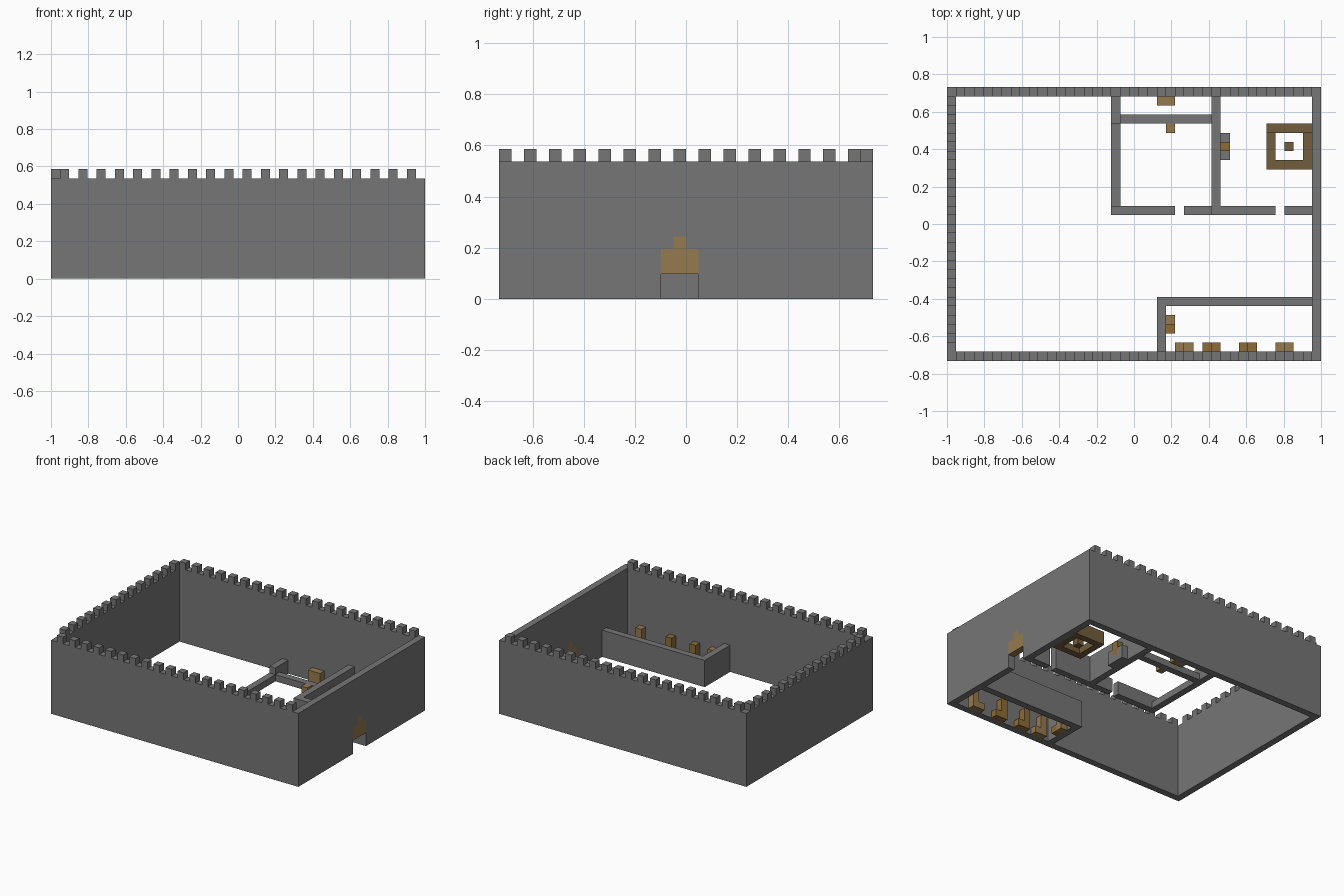
import bpy
import bmesh
from mathutils import Matrix, Vector

cube = bpy.data.objects.get("Cube")
if cube:
    bpy.data.objects.remove(cube, do_unlink=True)

NX, NY, H = 41, 30, 11       # castle footprint and wall height in blocks
U = 2 / NX                   # block size


def material(name, rgb):
    m = bpy.data.materials.new(name)
    m.use_nodes = True
    m.diffuse_color = (*rgb, 1)
    bsdf = m.node_tree.nodes["Principled BSDF"]
    bsdf.inputs["Base Color"].default_value = (*rgb, 1)
    bsdf.inputs["Roughness"].default_value = 0.9
    return m


stone = material("grey stone", (0.18, 0.18, 0.18))
tan = material("tan wood", (0.30, 0.195, 0.08))
brown = material("warm brown wood", (0.27, 0.15, 0.038))
dark = material("dark brown wood", (0.17, 0.11, 0.046))


def build(name, mat, boxes):
    """One object from boxes given as (x, y, z, width, depth, height) in blocks."""
    bm = bmesh.new()
    for x, y, z, w, d, h in boxes:
        centre = Vector((x + w / 2 - NX / 2, y + d / 2 - NY / 2, z + h / 2)) * U
        size = Matrix.Diagonal((w * U, d * U, h * U, 1))
        bmesh.ops.create_cube(bm, size=1, matrix=Matrix.Translation(centre) @ size)
    mesh = bpy.data.meshes.new(name)
    bm.to_mesh(mesh)
    bm.free()
    mesh.materials.append(mat)
    obj = bpy.data.objects.new(name, mesh)
    bpy.context.collection.objects.link(obj)
    return obj


# Outer walls
build("front_wall", stone, [(0, 0, 0, NX, 1, H)])
build("back_wall", stone, [(0, NY - 1, 0, NX, 1, H)])
build("left_end_wall", stone, [(0, 1, 0, 1, NY - 2, H)])

# Gate wall with an open doorway under a stepped timber arch
gx, gy = NX - 1, 13
build("gate_wall", stone, [
    (gx, 1, 0, 1, gy - 1, H),
    (gx, gy + 3, 0, 1, NY - 4 - gy, H),
    (gx, gy, 5, 1, 3, H - 5),
    (gx, gy, 4, 1, 1, 1),
    (gx, gy + 2, 4, 1, 1, 1),
])
build("gate_arch", tan, [(gx, gy, 2, 1, 3, 2), (gx, gy + 1, 4, 1, 1, 1)])

# Battlements: every second block on three sides
for name, y in (("front_battlements", 0), ("back_battlements", NY - 1)):
    build(name, stone, [(x, y, H, 1, 1, 1) for x in range(1, NX - 1, 2)])
build("end_battlements", stone, [(0, y, H, 1, 1, 1) for y in range(2, NY - 1, 2)])

# Inner rooms
build("hall_walls", stone, [(23, 6, 0, 17, 1, 4), (23, 1, 0, 1, 5, 4)])
build("yard_divider", stone, [(29, 16, 0, 1, 13, 4)])
build("yard_front_wall", stone, [(30, 16, 0, 6, 1, 4), (37, 16, 0, 3, 1, 4)])
build("chamber_front_wall", stone, [(18, 16, 0, 7, 1, 2), (26, 16, 0, 3, 1, 2)])
build("chamber_side_wall", stone, [(18, 17, 0, 1, 9, 1), (18, 26, 0, 1, 3, 2)])
build("chamber_back_wall", stone, [(19, 26, 0, 10, 1, 1)])

# Hall seats: a low two-block bench with one tall back block
for i, (x, back, mat) in enumerate(
        ((25, 25, tan), (28, 28, brown), (32, 32, brown), (36, 37, tan))):
    low = x + 1 if back == x else x
    build(f"hall_seat_{i + 1}", mat, [(low, 1, 0, 1, 1, 1), (back, 1, 0, 1, 1, 3)])
build("side_seat_back", tan, [(24, 4, 0, 1, 1, 3)])
build("side_seat_base", brown, [(24, 3, 0, 1, 1, 1)])

# Chamber furniture
build("chamber_chest", tan, [(23, 28, 0, 2, 1, 2)])
build("chamber_stool", tan, [(24, 25, 0, 1, 1, 1)])

# Hearth against the divider
build("hearth_stones", stone, [(30, 22, 0, 1, 1, 2), (30, 24, 0, 1, 1, 2),
                               (30, 23, 0, 1, 1, 1)])
build("hearth_fire", brown, [(30, 23, 1, 1, 1, 2)])

# Square wooden pen with a centre post
build("pen_rails", dark, [(35, 25, 0, 5, 1, 2), (35, 21, 0, 5, 1, 1),
                          (35, 22, 0, 1, 3, 1), (39, 22, 0, 1, 3, 1)])
build("pen_post", dark, [(37, 23, 0, 1, 1, 1)])
